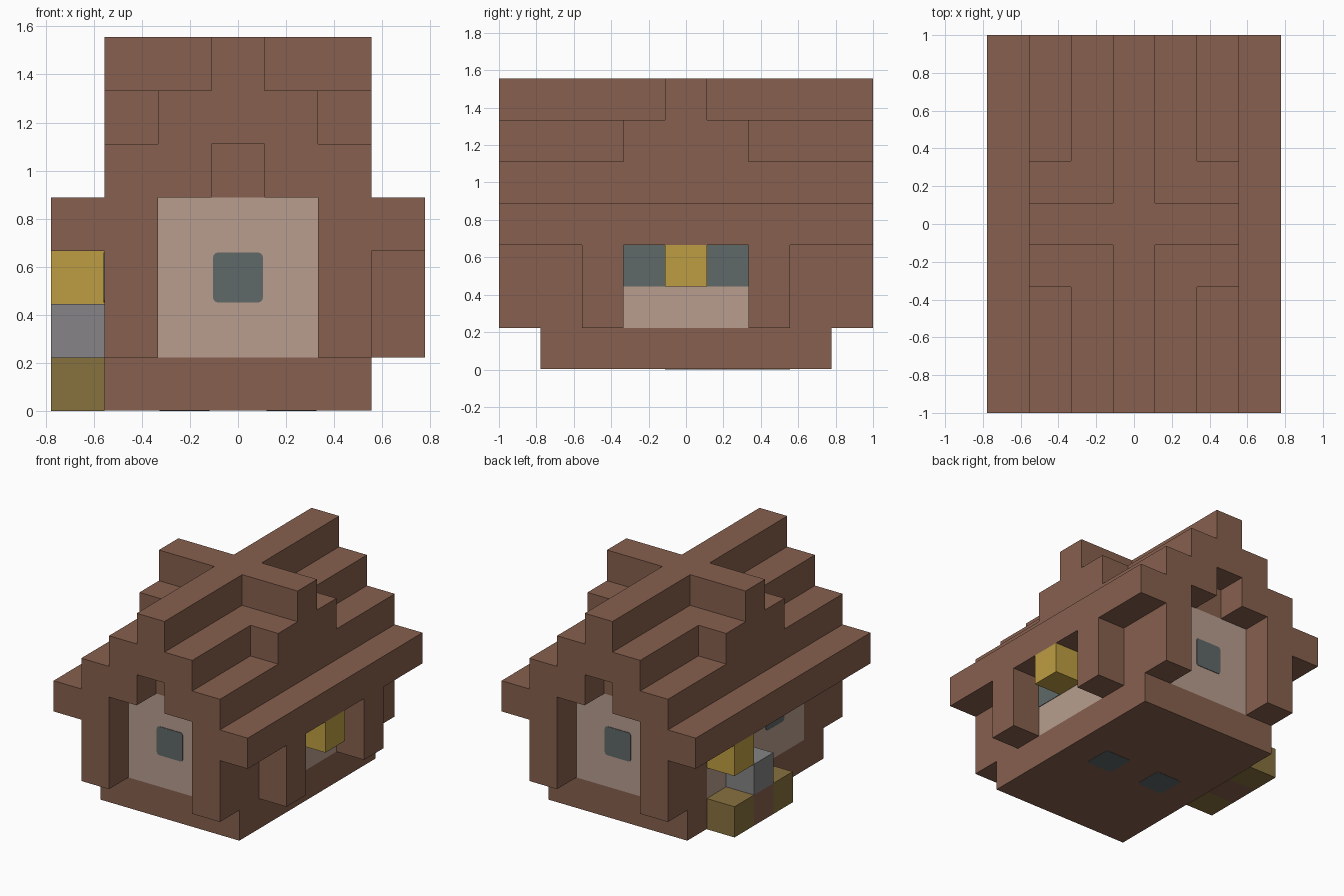
import bpy, bmesh
from mathutils import Vector, Matrix

if "Cube" in bpy.data.objects:
    bpy.data.objects.remove(bpy.data.objects["Cube"])

U = 2 / 9      # size of one block
SKIN = 0.004   # thickness of the glass plates


def material(name, r, g, b):
    lin = [((c / 255 + 0.055) / 1.055) ** 2.4 for c in (r, g, b)] + [1]
    m = bpy.data.materials.new(name)
    m.use_nodes = True
    m.diffuse_color = lin
    m.node_tree.nodes["Principled BSDF"].inputs["Base Color"].default_value = lin
    return m


WOOD = material("brown wood", 135, 96, 78)
PLASTER = material("pale plaster", 184, 158, 143)
GLASS = material("blue grey glass", 96, 104, 104)
GOLD = material("yellow lantern", 190, 158, 66)
STONE = material("grey stone", 134, 132, 134)
OLIVE = material("olive shrub", 135, 113, 62)


def add_box(bm, lo, hi):
    """Add a box between two corners given in world units."""
    lo, hi = Vector(lo), Vector(hi)
    mat = Matrix.Translation((lo + hi) / 2) @ Matrix.Diagonal((*(hi - lo), 1))
    return bmesh.ops.create_cube(bm, size=1, matrix=mat)["verts"]


def finish(name, bm, mat):
    me = bpy.data.meshes.new(name)
    bm.to_mesh(me)
    bm.free()
    me.materials.append(mat)
    ob = bpy.data.objects.new(name, me)
    bpy.context.collection.objects.link(ob)
    return ob


def blocks(name, mat, *spans, flip_x=False, flip_y=False):
    """Boxes from inclusive block ranges (x0, x1, y0, y1, z0, z1), optionally mirrored."""
    bm = bmesh.new()
    for x0, x1, y0, y1, z0, z1 in spans:
        for sx in (1, -1) if flip_x else (1,):
            for sy in (1, -1) if flip_y else (1,):
                xs = sorted((sx * (x0 - .5) * U, sx * (x1 + .5) * U))
                ys = sorted((sy * (y0 - .5) * U, sy * (y1 + .5) * U))
                add_box(bm, (xs[0], ys[0], z0 * U), (xs[1], ys[1], (z1 + 1) * U))
    return finish(name, bm, mat)


def pane(name, centre, axis, half=0.104, rounding=0.02):
    """Thin glass plate facing along one axis, with softened corners."""
    bm = bmesh.new()
    size = Vector((half, half, half))
    size[axis] = SKIN
    c = Vector(centre)
    add_box(bm, c - size, c + size)
    if rounding:
        edges = [e for e in bm.edges
                 if abs((e.verts[0].co - e.verts[1].co)[axis]) > SKIN]
        bmesh.ops.bevel(bm, geom=edges, offset=rounding, segments=3,
                        profile=0.5, affect='EDGES')
    return finish(name, bm, GLASS)


# Base slab, lifted a hair so the floor panes show underneath
base = blocks("base", WOOD, (-2, 2, -3, 3, 0, 0))
for v in base.data.vertices:
    v.co.z = max(v.co.z, SKIN / 2)

# Timber: corner posts, right bay with its two outer pillars
blocks("corner_posts", WOOD, (2, 2, 3, 4, 1, 2), flip_x=True, flip_y=True)
blocks("right_pillars", WOOD, (2, 3, 2, 2, 1, 2), flip_y=True)

# Plaster walls
blocks("gable_walls", PLASTER, (-1, 1, 3, 3, 1, 3), flip_y=True)
blocks("left_wall", PLASTER, (-2, -2, -2, 2, 1, 2))
blocks("right_wall", PLASTER, (2, 2, -1, 1, 1, 2))

# Stepped roof
blocks("roof_eaves", WOOD, (2, 3, -4, 4, 3, 3), flip_x=True)
blocks("roof_lower_step", WOOD, (1, 2, -4, 4, 4, 4), flip_x=True)
blocks("gable_infill", WOOD, (0, 0, -3, 3, 4, 4))
blocks("roof_upper_step", WOOD, (-1, 1, -4, 4, 5, 5))
blocks("roof_ridge", WOOD, (0, 0, -4, 4, 6, 6))
blocks("dormers", WOOD, (2, 2, -1, 1, 5, 5), (1, 2, 0, 0, 6, 6), flip_x=True)

# Windows
for s, side in ((-1, "front"), (1, "back")):
    pane(side + "_window", (0, s * 3.5 * U, 2.5 * U), 1)
for s in (-1, 1):
    pane("right_window", (2.5 * U, s * U, 2.5 * U), 0, half=U / 2, rounding=0)
    pane("left_window", (-2.5 * U, s * U, 2.5 * U), 0)
    pane("floor_pane", (s * U, 0, SKIN), 2)

# Lanterns, step stones and shrubs
blocks("right_lantern", GOLD, (3, 3, 0, 0, 2, 2))
blocks("left_lantern", GOLD, (-3, -3, 2, 2, 2, 2))
blocks("left_doorstep", WOOD, (-3, -3, 1, 1, 0, 0))
blocks("left_stone", STONE, (-3, -3, 1, 1, 1, 1))
blocks("left_shrubs", OLIVE, (-3, -3, 0, 0, 0, 0), (-3, -3, 2, 2, 0, 0))
